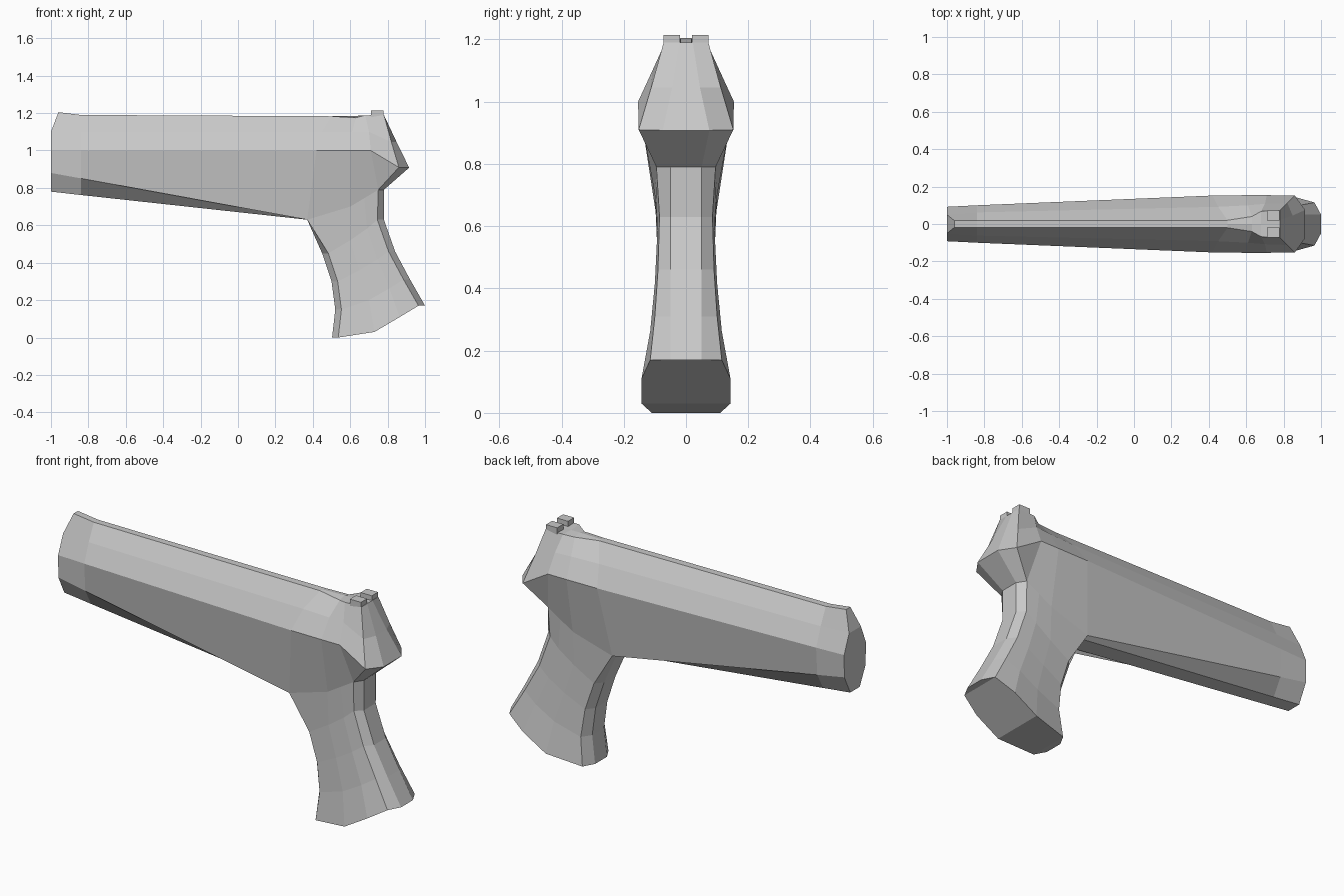
import bpy, bmesh

if "Cube" in bpy.data.objects:
    bpy.data.objects.remove(bpy.data.objects["Cube"])

grey = bpy.data.materials.new("grey_metal")
grey.diffuse_color = (0.58, 0.58, 0.58, 1)
grey.use_nodes = True
grey.node_tree.nodes["Principled BSDF"].inputs["Base Color"].default_value = grey.diffuse_color


def strip(bm, a, b):
    """Bridge two half outlines and mirror the faces across y = 0."""
    for i in range(len(a) - 1):
        quad = []
        for p in (a[i], a[i + 1], b[i + 1], b[i]):
            if p not in quad:
                quad.append(p)
        if len(quad) < 3:
            continue
        for s in (1, -1):
            bm.faces.new([bm.verts.new((x, s * y, z)) for x, y, z in quad])


def centre(points):
    return [(x, 0, z) for x, y, z in points]


def finish(bm, name):
    bmesh.ops.remove_doubles(bm, verts=bm.verts, dist=0.0005)
    bmesh.ops.recalc_face_normals(bm, faces=bm.faces)
    mesh = bpy.data.meshes.new(name)
    bm.to_mesh(mesh)
    bm.free()
    mesh.materials.append(grey)
    obj = bpy.data.objects.new(name, mesh)
    bpy.context.collection.objects.link(obj)
    return obj


bm = bmesh.new()

# Barrel: half sections from the muzzle to the start of the grip
muzzle = [(-.96, 0, 1.205), (-.96, .018, 1.205), (-1, .05, 1.1), (-1, .092, 1.0),
          (-1, .09, .88), (-1, .04, .78), (-1, 0, .78)]
behind_muzzle = [(-.84, 0, 1.19), (-.84, .018, 1.19), (-.84, .062, 1.1), (-.84, .1, 1.0),
                 (-.84, .0906, .851), (-.84, .041, .762), (-.84, 0, .762)]
grip_start = [(.5, 0, 1.183), (.5, .02, 1.183), (.45, .092, 1.1), (.42, .152, 1.0),
              (.37, .095, .63), (.37, .05, .63), (.37, 0, .63)]
strip(bm, muzzle[1:], centre(muzzle[1:]))
strip(bm, muzzle, behind_muzzle)
strip(bm, behind_muzzle, grip_start)

# Receiver: half sections over the grip, closing at the rear point
shoulder = [(.63, 0, 1.185), (.63, .04, 1.175), (.61, .1, 1.1), (.6, .154, 1.0), (.6, .1, .7)]
sight_base = [(.68, 0, 1.185), (.68, .068, 1.188), (.7, .108, 1.1), (.71, .154, 1.0), (.75, .095, .79)]
rear_side = [(.78, 0, 1.19), (.78, .072, 1.19), (.82, .112, 1.045), (.86, .152, .91), (.75, .095, .79)]
rear_edge = [(.78, 0, 1.19), (.78, .022, 1.19), (.848, .045, 1.045), (.915, .075, .908), (.78, .05, .79)]
strip(bm, grip_start[:5], shoulder)
strip(bm, shoulder, sight_base)
strip(bm, sight_base, rear_side)
strip(bm, rear_side, rear_edge)
strip(bm, rear_edge, centre(rear_edge))

# Grip: slanted half rings, from the receiver to the flared butt
ring = grip_start[:3:-1] + [(.6, .1, .7), (.675, .0975, .745), (.75, .095, .79),
                            (.78, .05, .79), (.78, 0, .79)]
# front x, z; middle x, z; rear x, z; front, middle and rear half widths
for fx, fz, mx, mz, rx, rz, fw, mw, rw in (
        (.45, .45, .6, .52, .78, .63, .088, .092, .085),
        (.5, .3, .65, .36, .84, .46, .092, .1, .09),
        (.52, .15, .7, .2, .92, .31, .1, .115, .1),
        (.503, 0, .73, .03, 1.0, .17, .11, .143, .115)):
    lower = [(fx, 0, fz), (fx, .05, fz), (fx + .033, fw, fz), (mx, mw, mz),
             ((mx + rx) / 2, mw, mz * .43 + rz * .57), (rx - .035, rw, rz),
             (rx, .05, rz), (rx, 0, rz)]
    strip(bm, ring, lower)
    ring = lower
strip(bm, ring, centre(ring))
finish(bm, "body_and_grip")

# Rear sight: a pair of small blocks
for side, name in ((1, "left_sight"), (-1, "right_sight")):
    bm = bmesh.new()
    bmesh.ops.create_cube(bm, size=1)
    for v in bm.verts:
        v.co = (.745 + v.co.x * .066, side * .046 + v.co.y * .052, 1.197 + v.co.z * .036)
    finish(bm, name)
